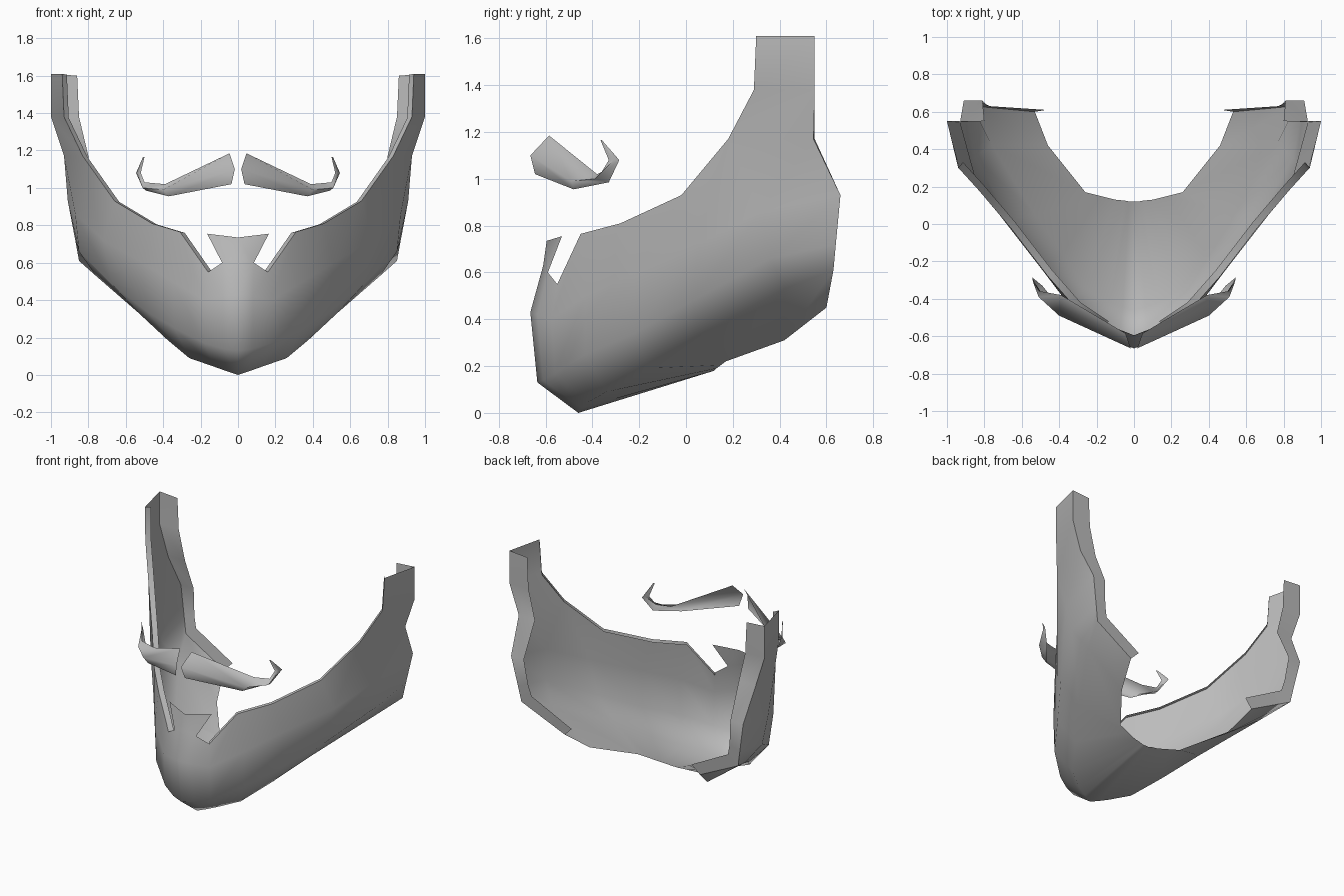
import bpy, bmesh, math

hair = bpy.data.materials.new("grey_hair")
hair.diffuse_color = (0.5, 0.5, 0.5, 1)


def loft(bm, sections):
    """Skin a sheet between consecutive rows of points."""
    rows = [[bm.verts.new(p) for p in s] for s in sections]
    for a, b in zip(rows, rows[1:]):
        for i in range(len(a) - 1):
            bm.faces.new((a[i], b[i], b[i + 1], a[i + 1]))


def finish(name, bm, angle):
    """Turn a right half into a mirrored, smooth shaded object."""
    bmesh.ops.remove_doubles(bm, verts=bm.verts, dist=0.002)
    bmesh.ops.recalc_face_normals(bm, faces=bm.faces)
    me = bpy.data.meshes.new(name)
    bm.to_mesh(me)
    bm.free()
    me.materials.append(hair)
    ob = bpy.data.objects.new(name, me)
    bpy.context.collection.objects.link(ob)
    m = ob.modifiers.new("mirror", 'MIRROR')
    m.merge_threshold = 0.002
    bpy.ops.object.select_all(action='DESELECT')
    ob.select_set(True)
    bpy.context.view_layer.objects.active = ob
    bpy.ops.object.shade_smooth_by_angle(angle=math.radians(angle))


# Jaw sheet: each station runs cheek edge, cheek, jaw bulge, jaw line, neck edge
stations = [
    [(.93, .545, 1.17), (.91, .66, .93), (.87, .64, .72), (.85, .63, .61), (.53, .60, .45)],
    [(.83, .18, 1.17), (.87, .32, .86), (.85, .36, .66), (.76, .42, .53), (.46, .42, .31)],
    [(.66, -.02, .93), (.72, .05, .72), (.67, .03, .48), (.53, .05, .33), (.26, .17, .22)],
    [(.46, -.28, .81), (.51, -.22, .60), (.49, -.22, .34), (.38, -.16, .19), (.18, .15, .205)],
    [(.31, -.45, .765), (.35, -.43, .50), (.34, -.43, .25), (.26, -.34, .09), (.10, .13, .19)],
    [(.16, -.55, .55), (.18, -.575, .40), (.18, -.56, .17), (.13, -.42, .045), (.05, .125, .185)],
    [(.085, -.59, .60), (.08, -.635, .42), (.08, -.61, .14), (.06, -.445, .02), (.025, .12, .18)],
    [(0, -.61, .63), (0, -.665, .43), (0, -.635, .13), (0, -.46, 0), (0, .12, .18)],
]
bm = bmesh.new()
loft(bm, stations)

# Sideburn rising from the back of the cheek
front = [(.94, .30, 1.61), (.93, .29, 1.38), stations[1][0]]
back = [(1, .55, 1.61), (1, .55, 1.38), stations[0][0]]
loft(bm, [back, front])

# Lip folded inward along the rear edge
rear = back + stations[0][1:]
lip = [(.86, .55, 1.60), (.85, .55, 1.38), (.80, .55, 1.17), (.81, .66, .93),
       (.79, .64, .75), (.77, .63, .67), (.47, .61, .51)]
loft(bm, [rear, lip])

# Thin rim folded inward along the cheek edge
edge = front + [s[0] for s in stations[2:6]]
loft(bm, [edge, [(x - .025, y + .03, z - .005) for x, y, z in edge]])

# Flared tuft below the lip
loft(bm, [[stations[6][0], (.165, -.53, .755)], [stations[7][0], (0, -.595, .735)]])
finish("beard", bm, 60)

# Moustache: hollow tapering sheet that curls up to a point
bm = bmesh.new()
tip = (.50, -.365, 1.165)
loft(bm, [
    [(.045, -.585, 1.185), (.017, -.665, 1.10), (.035, -.645, 1.02)],
    [(.39, -.38, 1.02), (.40, -.49, .99), (.37, -.48, .955)],
    [(.50, -.36, 1.03), (.51, -.39, 1.00), (.49, -.33, .985)],
    [(.52, -.33, 1.08), (.54, -.31, 1.08), (.545, -.285, 1.08)],
    [tip, (tip[0] + .004, tip[1] + .003, tip[2]), (tip[0] + .008, tip[1] + .006, tip[2])],
])
finish("moustache", bm, 70)
